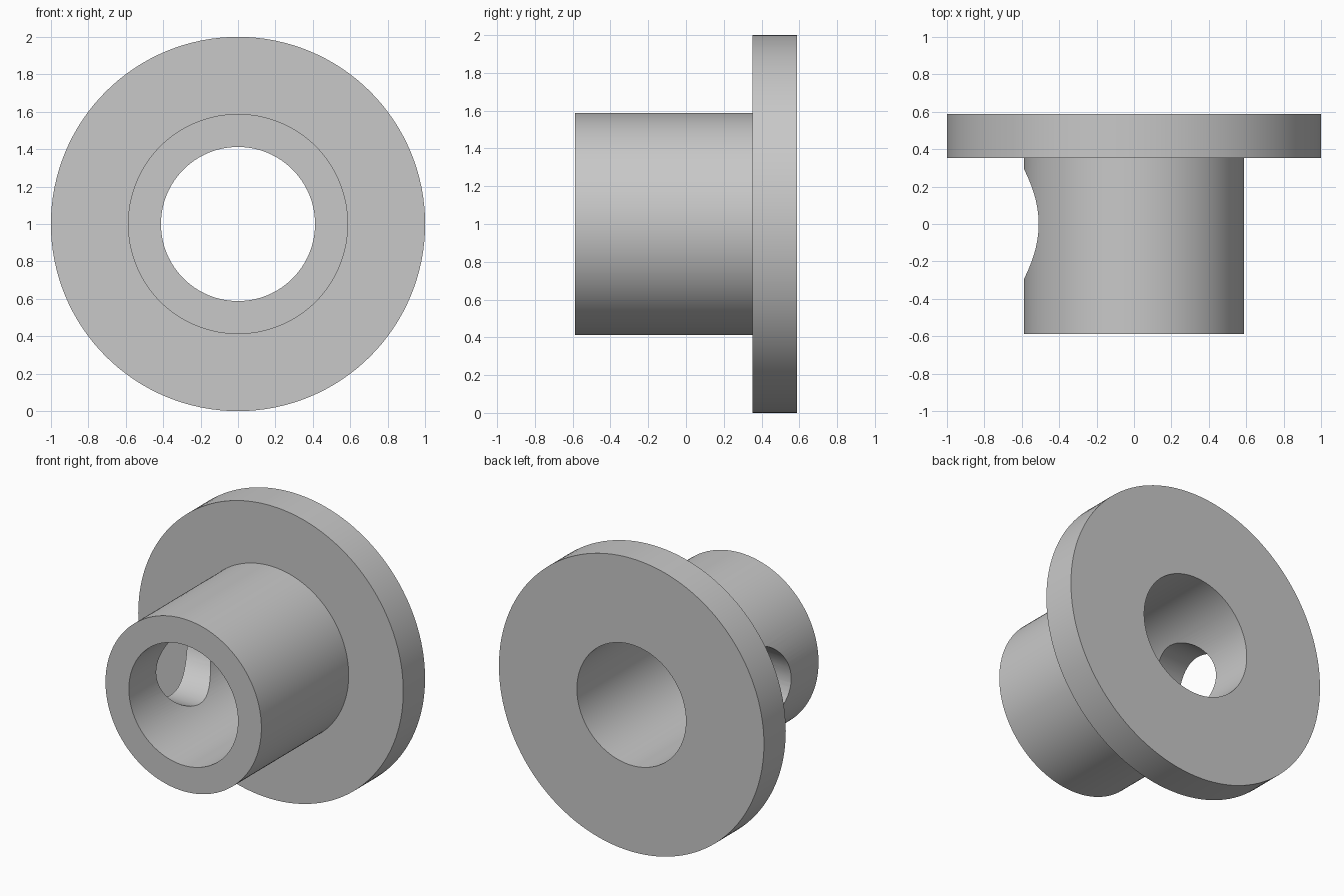
import bpy
import bmesh
import math
from mathutils import Matrix, Vector

cube = bpy.data.objects.get("Cube")
if cube:
    bpy.data.objects.remove(cube, do_unlink=True)

# Dimensions: the design is in 1/17 units, so the flange radius is 1
UNIT = 1 / 17
FLANGE_R, SLEEVE_R, BORE_R, PIN_R = 17 * UNIT, 10 * UNIT, 7 * UNIT, 5 * UNIT
FRONT, BACK = -10 * UNIT, 10 * UNIT
FLANGE_FRONT = 6 * UNIT
SEGMENTS = 128

grey = bpy.data.materials.new("plain grey")
grey.use_nodes = True
grey.diffuse_color = (0.58, 0.58, 0.58, 1)
grey.node_tree.nodes["Principled BSDF"].inputs["Base Color"].default_value = grey.diffuse_color


def add_object(name, bm):
    bmesh.ops.recalc_face_normals(bm, faces=bm.faces)
    mesh = bpy.data.meshes.new(name)
    bm.to_mesh(mesh)
    bm.free()
    mesh.materials.append(grey)
    obj = bpy.data.objects.new(name, mesh)
    bpy.context.collection.objects.link(obj)
    return obj


# Flanged bushing: a closed radius/depth profile turned about the y axis
profile = [(BORE_R, FRONT), (SLEEVE_R, FRONT), (SLEEVE_R, FLANGE_FRONT),
           (FLANGE_R, FLANGE_FRONT), (FLANGE_R, BACK), (BORE_R, BACK)]
bm = bmesh.new()
verts = [bm.verts.new((r, y, 1)) for r, y in profile]
edges = [bm.edges.new((a, b)) for a, b in zip(verts, verts[1:] + verts[:1])]
bmesh.ops.spin(bm, geom=verts + edges, cent=(0, 0, 1), axis=(0, 1, 0),
               angle=math.tau, steps=SEGMENTS, use_merge=True)
bmesh.ops.remove_doubles(bm, verts=bm.verts, dist=0.0001)
bushing = add_object("flanged_bushing", bm)

# Cutter for the cross hole through the right wall of the sleeve
bm = bmesh.new()
bmesh.ops.create_cone(bm, cap_ends=True, segments=64, radius1=PIN_R, radius2=PIN_R,
                      depth=0.8,
                      matrix=Matrix.Translation(Vector((-0.5, 0, 1)))
                      @ Matrix.Rotation(math.pi / 2, 4, "Y"))
cutter = add_object("cross_hole_cutter", bm)
cutter.hide_render = True
cutter.hide_viewport = True

# Cut the hole, then smooth the round walls while keeping the rims sharp
bpy.ops.object.select_all(action="DESELECT")
bpy.context.view_layer.objects.active = bushing
bushing.select_set(True)
cut = bushing.modifiers.new("cross_hole", "BOOLEAN")
cut.operation = "DIFFERENCE"
cut.solver = "EXACT"
cut.object = cutter
bpy.ops.object.modifier_apply(modifier=cut.name)
bpy.data.objects.remove(cutter, do_unlink=True)
bpy.ops.object.shade_smooth_by_angle(angle=math.radians(30))
